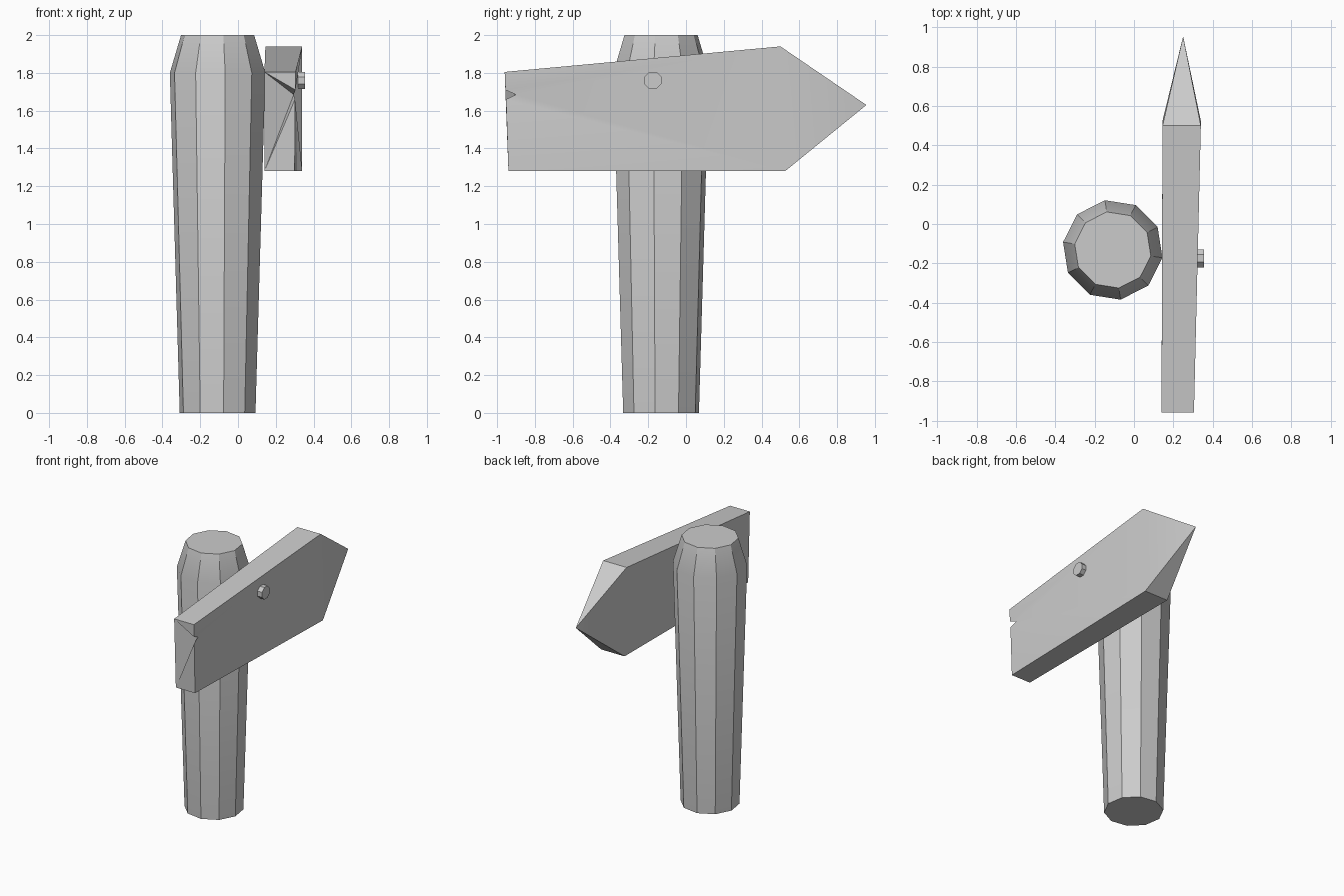
import bpy, math
from math import cos, sin, radians

if "Cube" in bpy.data.objects:
    bpy.data.objects.remove(bpy.data.objects["Cube"])


def make(name, verts, faces):
    me = bpy.data.meshes.new(name)
    me.from_pydata(verts, [], faces)
    ob = bpy.data.objects.new(name, me)
    bpy.context.collection.objects.link(ob)
    bpy.ops.object.select_all(action='DESELECT')
    ob.select_set(True)
    bpy.context.view_layer.objects.active = ob
    bpy.ops.object.mode_set(mode='EDIT')
    bpy.ops.mesh.select_all(action='SELECT')
    bpy.ops.mesh.normals_make_consistent(inside=False)
    bpy.ops.object.mode_set(mode='OBJECT')
    bpy.ops.object.shade_smooth_by_angle(angle=radians(30))
    return ob


def loft(name, rings):
    """Join equal-length rings of points and cap both ends."""
    n = len(rings[0])
    faces = [(k * n + i, k * n + (i + 1) % n, (k + 1) * n + (i + 1) % n, (k + 1) * n + i)
             for k in range(len(rings) - 1) for i in range(n)]
    last = (len(rings) - 1) * n
    faces += [tuple(range(n)), tuple(range(last, last + n))]
    return make(name, [p for r in rings for p in r], faces)


# Ten-sided post, flaring upward with a chamfered top
cx, cy = -0.108, -0.132
loft("post", [[(cx + r * cos(radians(36 * i - 9)), cy + r * sin(radians(36 * i - 9)), z)
               for i in range(10)]
              for r, z in ((0.203, 0), (0.256, 1.80), (0.196, 2.0))])

# Pointed board: tapered in thickness, with a small chip on the blunt end
board = [
    (0.14, -0.94, 1.28), (0.30, -0.94, 1.28),      # blunt end, bottom
    (0.14, -0.96, 1.805), (0.305, -0.96, 1.805),   # blunt end, top
    (0.145, 0.525, 1.28), (0.34, 0.525, 1.28),     # shoulder, bottom
    (0.145, 0.50, 1.94), (0.34, 0.50, 1.94),       # shoulder, top
    (0.25, 0.955, 1.63),                           # tip
    (0.302, -0.953, 1.66), (0.295, -0.90, 1.685), (0.304, -0.956, 1.71),  # chip
]
make("sign_board", board, [
    (0, 2, 6, 4), (0, 4, 5, 1), (2, 3, 7, 6),
    (1, 5, 9), (9, 5, 10), (10, 5, 7), (10, 7, 11), (11, 7, 3),
    (0, 1, 9), (0, 9, 10), (0, 10, 2), (2, 10, 11), (2, 11, 3),
    (4, 6, 8), (6, 7, 8), (7, 5, 8), (5, 4, 8)])

# Octagonal nail head
loft("nail", [[(x, -0.175 + 0.049 * cos(radians(45 * i + 22.5)),
                1.76 + 0.049 * sin(radians(45 * i + 22.5))) for i in range(8)]
              for x in (0.29, 0.355)])
